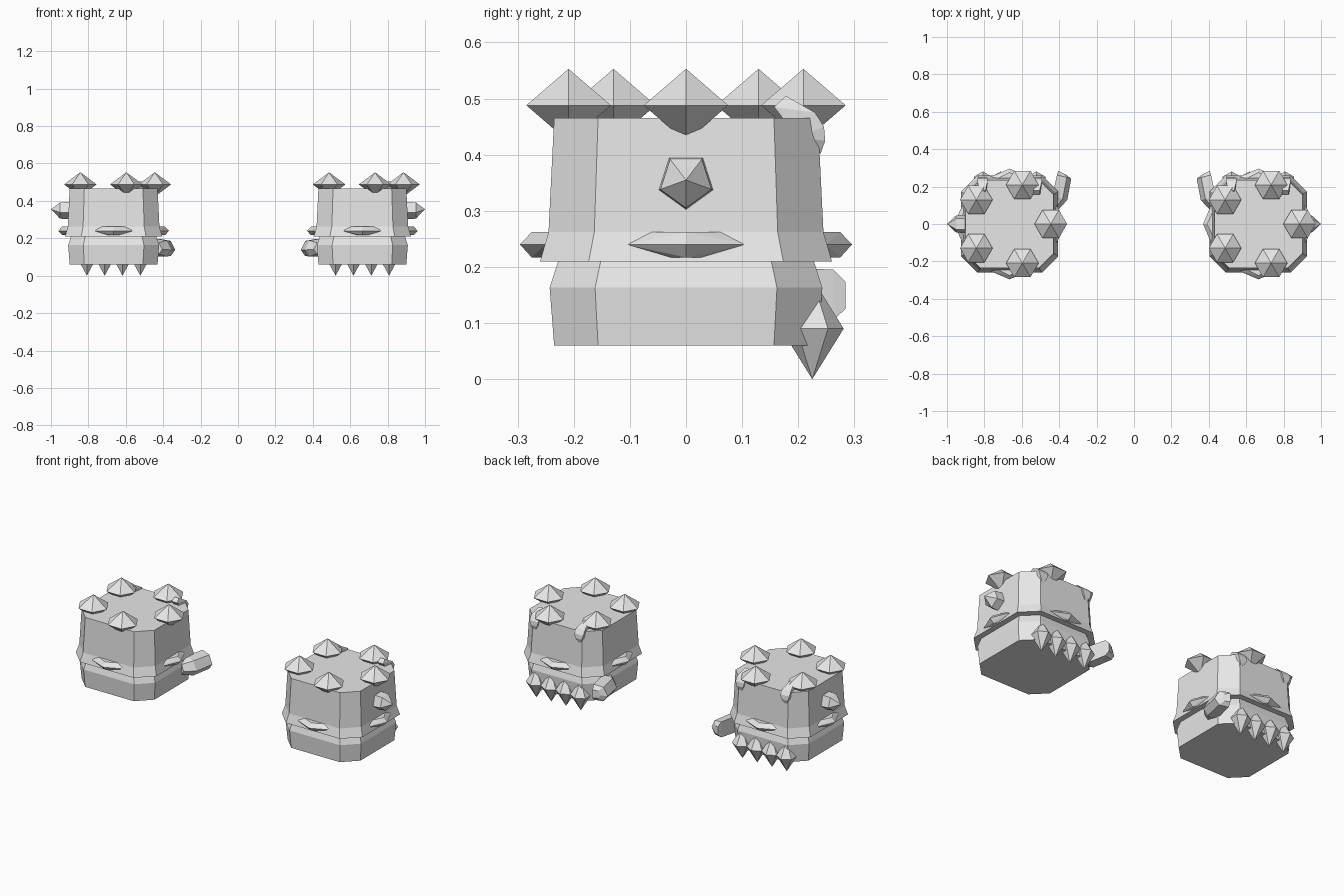
import bpy, bmesh
from math import sin, cos, tau
from mathutils import Vector

cube = bpy.data.objects.get("Cube")
if cube:
    bpy.data.objects.remove(cube, do_unlink=True)

GREY = (0.8, 0.8, 0.8, 1)
stone = bpy.data.materials.new("light_grey")
stone.use_nodes = True
stone.diffuse_color = GREY
stone.node_tree.nodes["Principled BSDF"].inputs["Base Color"].default_value = GREY


def finish(name, bm, origin, side=1):
    """Place a part; side = -1 mirrors it across x."""
    for v in bm.verts:
        v.co = Vector((v.co.x * side, v.co.y, v.co.z)) + origin
    bmesh.ops.recalc_face_normals(bm, faces=bm.faces)
    mesh = bpy.data.meshes.new(name)
    bm.to_mesh(mesh)
    bm.free()
    mesh.materials.append(stone)
    bpy.context.collection.objects.link(bpy.data.objects.new(name, mesh))


def loft(rings):
    """Skin a list of rings with equal point counts and cap both ends."""
    bm = bmesh.new()
    loops = [[bm.verts.new(p) for p in ring] for ring in rings]
    n = len(loops[0])
    for a, b in zip(loops, loops[1:]):
        for i in range(n):
            j = (i + 1) % n
            bm.faces.new((a[i], a[j], b[j], b[i]))
    bm.faces.new(loops[0])
    bm.faces.new(loops[-1])
    return bm


def hull(points):
    bm = bmesh.new()
    for p in points:
        bm.verts.new(p)
    bmesh.ops.convex_hull(bm, input=bm.verts)
    return bm


def octagon(half, z):
    c = half * 0.667
    corners = [(half, -c), (half, c), (c, half), (-c, half)]
    corners += [(-x, -y) for x, y in corners]
    return [(x, y, z) for x, y in corners]


def bicone(radius, up, down, turn=0):
    ring = [(radius * cos(tau * i / 6 + turn), radius * sin(tau * i / 6 + turn), 0)
            for i in range(6)]
    return hull(ring + [(0, 0, up), (0, 0, -down)])


# (half width, height) from the base to the top
BODY = [(0.235, 0.06), (0.243, 0.163), (0.228, 0.21),
        (0.26, 0.21), (0.245, 0.262), (0.235, 0.465)]

for label, side in (("left", 1), ("right", -1)):
    base = Vector((0.665 * side, 0, 0))

    # Eight-sided fist with an overhanging cuff
    finish(f"{label}_fist", loft([octagon(h, z) for h, z in BODY]), base)

    # Ring of spikes on the top
    for i in range(5):
        a = tau * i / 5
        finish(f"{label}_top_spike_{i + 1}", bicone(0.087, 0.065, 0.065),
               base + Vector((0.22 * cos(a), 0.22 * sin(a), 0.488)))

    # Flat pointed studs on the four sides of the cuff
    for i in range(4):
        c, s = round(cos(tau * i / 4)), round(sin(tau * i / 4))
        stud = [(0.296, 0, 0.24), (0.275, 0, 0.262), (0.275, 0, 0.217), (0.22, 0, 0.24)]
        for m in (1, -1):
            stud += [(0.25, 0.107 * m, 0.24), (0.243, 0.065 * m, 0.262),
                     (0.25, 0.04 * m, 0.217)]
        finish(f"{label}_cuff_stud_{i + 1}",
               hull([(x * c - y * s, x * s + y * c, z) for x, y, z in stud]), base)

    # Row of knuckle spikes along the lower back edge
    for i in range(4):
        finish(f"{label}_knuckle_spike_{i + 1}", bicone(0.056, 0.09, 0.09, tau / 4),
               base + Vector(((-0.143 + 0.0953 * i), 0.225, 0.09)))

    # Five-sided stud with a point on the outer face
    def pentagon(x, r):
        return [(x, r * sin(tau * i / 5), 0.353 - r * cos(tau * i / 5)) for i in range(5)]
    finish(f"{label}_outer_stud",
           hull(pentagon(0.22, 0.052) + pentagon(0.286, 0.048) + [(0.335, 0, 0.355)]),
           base, side)

    # Thumb on the inner face, reaching to the back
    def thumb_end(x, y, size):
        outline = [(-0.03, 0.05), (0.025, 0.04), (0.05, -0.01), (0.025, -0.045), (-0.03, -0.045)]
        return [(-x - dx * size, y - dx * 0.25, 0.148 + dz * size) for dx, dz in outline]
    finish(f"{label}_thumb",
           loft([thumb_end(0.225, 0.09, 0.7), thumb_end(0.258, 0.14, 1),
                 thumb_end(0.282, 0.255, 0.95), thumb_end(0.275, 0.277, 0.5)]), base, side)

    # Small claws hooked over the rear top edge
    for n, m in (("a", 1), ("b", -1)):
        claw = [(0.157, 0.485, 0.018), (0.178, 0.505, 0.014), (0.195, 0.492, 0.02),
                (0.23, 0.475, 0.028), (0.246, 0.45, 0.028), (0.248, 0.425, 0.022),
                (0.24, 0.402, 0.008), (0.2, 0.43, 0.02)]
        finish(f"{label}_claw_{n}",
               hull([(0.145 * m + w * t, y, z) for y, z, w in claw for t in (1, -1)]), base)
